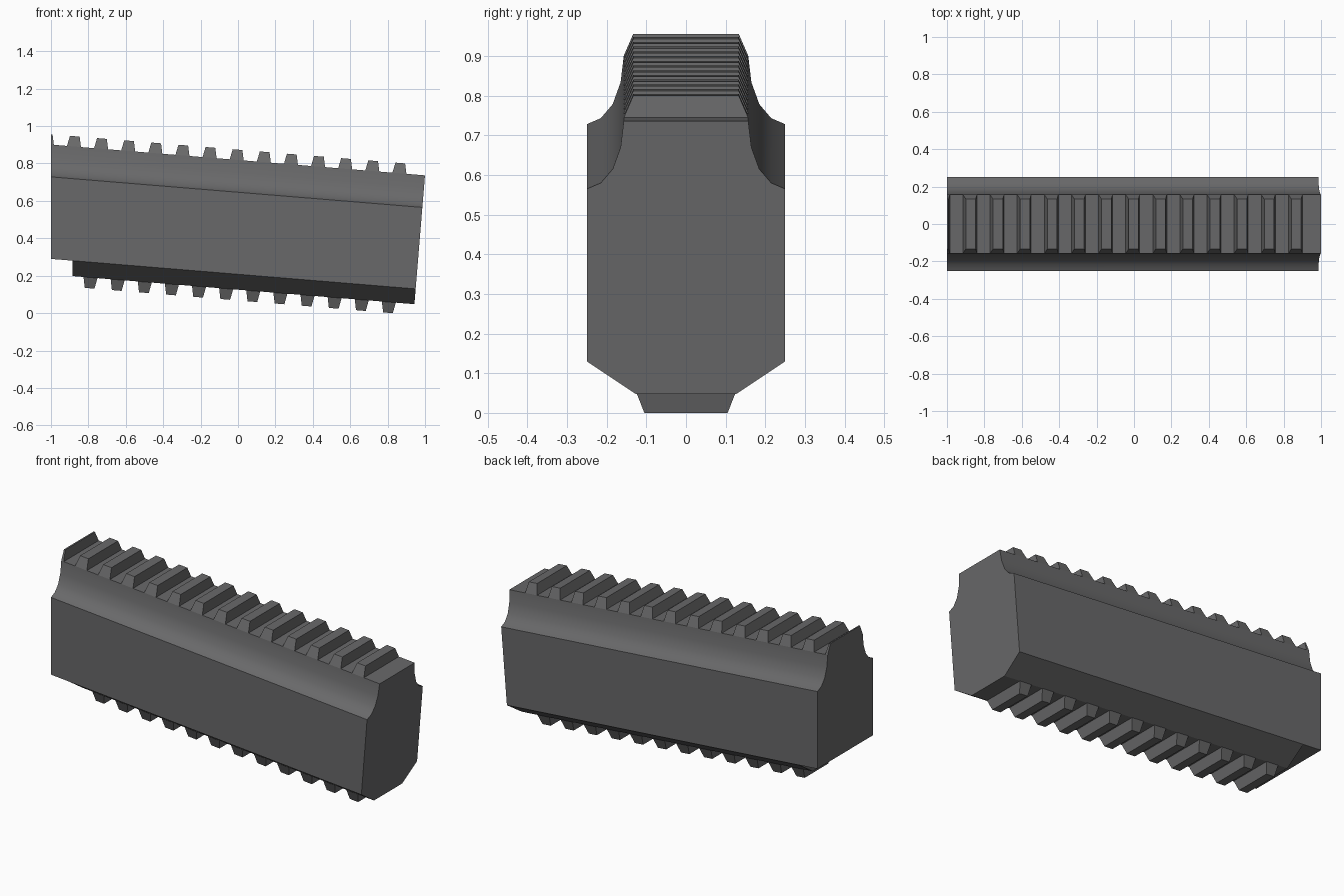
import bpy
import bmesh
import math
from mathutils import Matrix

cube = bpy.data.objects.get("Cube")
if cube:
    bpy.data.objects.remove(cube, do_unlink=True)

TILT = Matrix.Rotation(math.radians(4.7), 4, 'Y')
END = 0.936            # square end of the bar, measured along its length
PITCH = 0.1455         # spacing of the teeth
LAST_TOOTH = 0.799
TOP, SIDE_BOTTOM, BASE = 0.816, 0.207, 0.125

grey = bpy.data.materials.new("dark_grey")
grey.use_nodes = True
colour = (0.14, 0.14, 0.143, 1)
grey.diffuse_color = colour
grey.node_tree.nodes["Principled BSDF"].inputs["Base Color"].default_value = colour


def finish(name, bm, cut_x, smooth=False):
    """Tilt the part, trim its left end upright at cut_x and make the object."""
    bm.transform(TILT)
    geom = bm.verts[:] + bm.edges[:] + bm.faces[:]
    cut = bmesh.ops.bisect_plane(bm, geom=geom, plane_co=(cut_x, 0, 0),
                                 plane_no=(-1, 0, 0), clear_outer=True)
    rim = [e for e in cut["geom_cut"] if isinstance(e, bmesh.types.BMEdge)]
    if rim:
        bmesh.ops.contextual_create(bm, geom=rim)
    bmesh.ops.recalc_face_normals(bm, faces=bm.faces[:])
    mesh = bpy.data.meshes.new(name)
    bm.to_mesh(mesh)
    bm.free()
    mesh.materials.append(grey)
    obj = bpy.data.objects.new(name, mesh)
    bpy.context.collection.objects.link(obj)
    if smooth:
        bpy.ops.object.select_all(action='DESELECT')
        obj.select_set(True)
        bpy.context.view_layer.objects.active = obj
        bpy.ops.object.shade_smooth_by_angle(angle=math.radians(32))
    return obj


def loft(bm, ring_a, ring_b):
    """Closed solid between two matching rings of points."""
    a = [bm.verts.new(p) for p in ring_a]
    b = [bm.verts.new(p) for p in ring_b]
    bm.faces.new(a)
    bm.faces.new(b)
    for i in range(len(a)):
        j = (i + 1) % len(a)
        bm.faces.new((a[i], a[j], b[j], b[i]))


def bar(name, half_profile, cut_x, smooth=False):
    """Mirrored cross-section swept along the length."""
    section = half_profile + [(-y, h) for y, h in reversed(half_profile)]
    bm = bmesh.new()
    loft(bm, [(-1.3, y, h) for y, h in section], [(END, y, h) for y, h in section])
    return finish(name, bm, cut_x, smooth)


def tooth(name, s, root, tip, root_y, tip_y):
    """Tapered tooth standing across the bar."""
    def ring(hx, hy, h):
        return [(s + i * hx, j * hy, h) for i, j in ((-1, -1), (1, -1), (1, 1), (-1, 1))]
    bm = bmesh.new()
    loft(bm, ring(0.0375, root_y, root), ring(0.026, tip_y, tip))
    return finish(name, bm, -1)


# Main body with hollowed shoulders
bar("body", [(0.25, SIDE_BOTTOM), (0.25, 0.644), (0.215, 0.659), (0.185, 0.694),
             (0.165, 0.749), (0.157, TOP)], -1, smooth=True)

# Chamfered keel, set back from the left end
bar("lower_keel", [(0.127, BASE), (0.25, SIDE_BOTTOM)], -0.885)

# Rows of teeth; the last upper one is trimmed by the left end
for i in range(14):
    s = LAST_TOOTH - i * PITCH
    tooth(f"upper_tooth_{i + 1}", s, TOP, 0.871, 0.157, 0.133)
    if i < 12:
        tooth(f"lower_tooth_{i + 1}", s, BASE, 0.0675, 0.127, 0.105)
